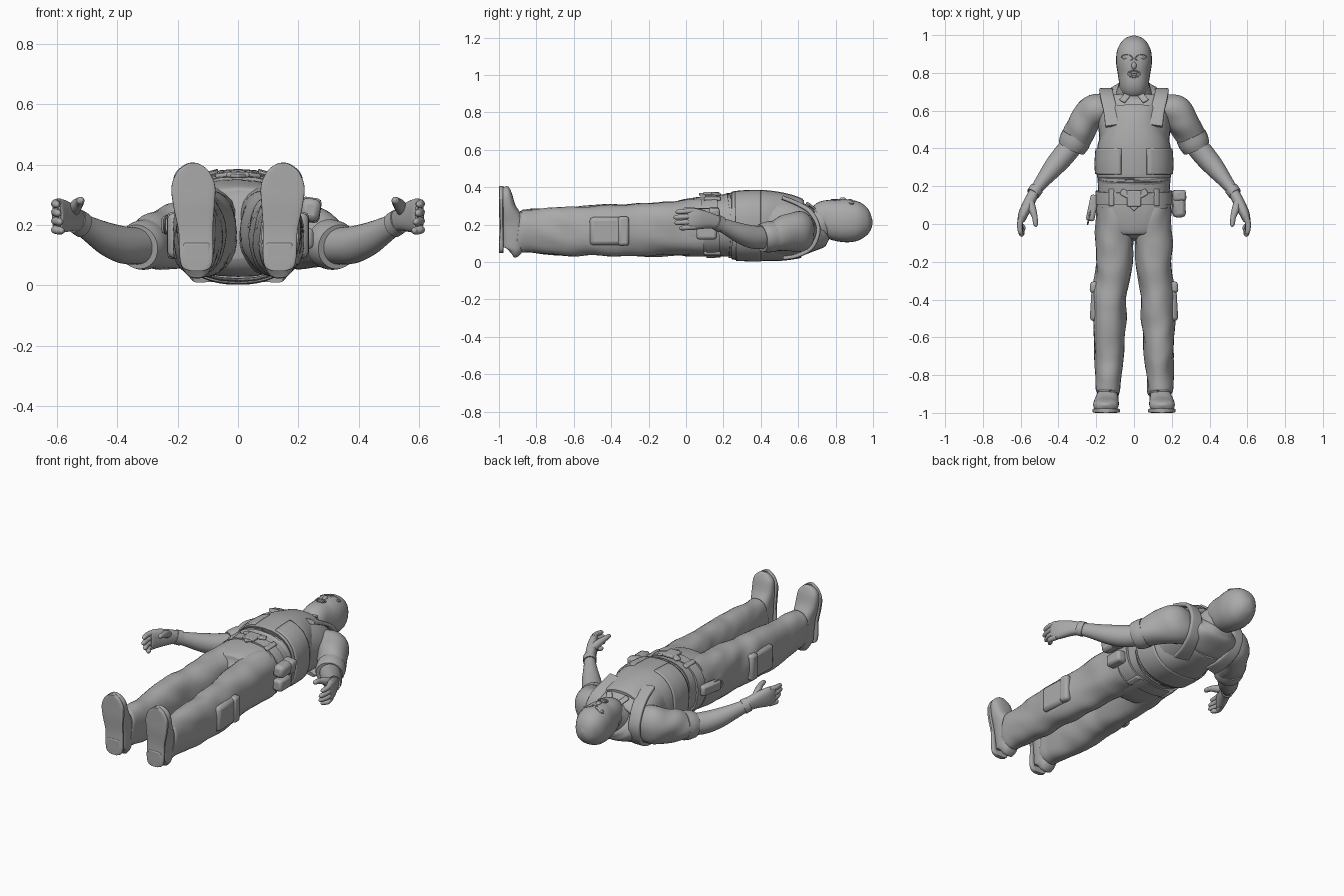
import bpy, bmesh, math
from mathutils import Vector, noise

grey = bpy.data.materials.new("plain grey")
grey.diffuse_color = (0.4, 0.4, 0.4, 1)


def finish(ob, angle=40):
    ob.data.materials.clear()
    ob.data.materials.append(grey)
    bpy.ops.object.select_all(action='DESELECT')
    ob.select_set(True)
    bpy.context.view_layer.objects.active = ob
    bpy.ops.object.shade_smooth_by_angle(angle=math.radians(angle))
    return ob


def spline(rows, steps):
    """Catmull-Rom through rows of numbers."""
    out = []
    for i in range(len(rows) - 1):
        a, b, c, d = (rows[max(0, min(len(rows) - 1, i + k))] for k in (-1, 0, 1, 2))
        for s in range(steps):
            t = s / steps
            out.append([0.5 * (2 * q + (r - p) * t + (2 * p - 5 * q + 4 * r - w) * t * t
                               + (3 * q - p - 3 * r + w) * t ** 3) for p, q, r, w in zip(a, b, c, d)])
    return out + [list(rows[-1])]


def tube(name, rows, up=(0, 0, 1), power=2.0, sides=28, steps=5, folds=0.0, keep=None, cap=True):
    """Loft through rows (x, y, z, radius across, radius along up)."""
    rows = spline(rows, steps)
    bm, rings = bmesh.new(), []
    for i, (x, y, z, ru, rv) in enumerate(rows):
        t = Vector(rows[min(i + 1, len(rows) - 1)][:3]) - Vector(rows[max(i - 1, 0)][:3])
        t.normalize()
        u = Vector(up).cross(t).normalized()
        v = t.cross(u)
        ring = []
        for k in range(sides):
            a = 2 * math.pi * k / sides
            ca, sa = math.cos(a), math.sin(a)
            d = u * math.copysign(abs(ca) ** (2 / power), ca) * ru + v * math.copysign(abs(sa) ** (2 / power), sa) * rv
            p = Vector((x, y, z)) + d
            if folds:
                p += d.normalized() * folds * noise.noise(Vector((p.x * 9, p.y * 8 + p.z * 6, p.z * 9)))
            ring.append(bm.verts.new(p))
        rings.append(ring)
    for a, b in zip(rings, rings[1:]):
        for k in range(sides):
            bm.faces.new((a[k], a[k - 1], b[k - 1], b[k]))
    if cap:
        bm.faces.new(rings[0])
        bm.faces.new(rings[-1])
    if keep:
        bmesh.ops.delete(bm, geom=[f for f in bm.faces if not keep(f.calc_center_median())], context='FACES')
    bmesh.ops.recalc_face_normals(bm, faces=bm.faces)
    me = bpy.data.meshes.new(name)
    bm.to_mesh(me)
    bm.free()
    ob = bpy.data.objects.new(name, me)
    bpy.context.collection.objects.link(ob)
    return finish(ob)


def body(name, rows, **kw):
    """Loft along y through rows (y, half width, low z, high z)."""
    return tube(name, [(0, y, (a + b) / 2, w, (b - a) / 2) for y, w, a, b in rows], **kw)


def box(name, loc, size, rot=(0, 0, 0), bevel=0.01):
    bpy.ops.mesh.primitive_cube_add(size=1, location=loc, rotation=rot)
    ob = bpy.context.object
    ob.name, ob.scale = name, size
    bpy.ops.object.transform_apply(location=False, rotation=False)
    m = ob.modifiers.new("bevel", 'BEVEL')
    m.width, m.segments = bevel, 2
    return finish(ob)


def ball(name, loc, size, rot=(0, 0, 0)):
    bpy.ops.mesh.primitive_uv_sphere_add(segments=20, ring_count=12, radius=1, location=loc, rotation=rot)
    bpy.context.object.name, bpy.context.object.scale = name, size
    return finish(bpy.context.object)


def rim(name, loc, size, rot=(0, 0, 0)):
    bpy.ops.mesh.primitive_torus_add(major_radius=1, minor_radius=0.14, major_segments=24, minor_segments=8,
                                     location=loc, rotation=rot)
    bpy.context.object.name, bpy.context.object.scale = name, size
    return finish(bpy.context.object)


# head, neck and face openings
body("hooded_head", [(.66, .065, .10, .26), (.712, .070, .135, .275), (.735, .077, .14, .318), (.755, .08, .135, .332),
                     (.80, .087, .115, .334), (.86, .095, .105, .334), (.92, .089, .113, .322),
                     (.965, .066, .14, .292), (.987, .04, .172, .26), (.997, .008, .208, .225)], power=2.25)
ball("nose", (0, .838, .331), (.014, .02, .015))
rim("mouth_rim", (0, .795, .333), (.03, .019, .02))
for dy in (-.006, .006):
    ball("lip", (0, .795 + dy, .332), (.02, .006, .006))
for s in (-1, 1):
    rim("eye_rim", (s * .036, .882, .322), (.031, .015, .025), (0, s * .38, s * .18))
    ball("eye", (s * .036, .882, .316), (.016, .01, .01))

# shirt, collar and vest
body("shirt", [(.14, .19, .035, .355), (.25, .193, .027, .368), (.4, .185, .02, .365), (.55, .195, .02, .34),
               (.64, .188, .035, .30), (.69, .155, .06, .265), (.712, .11, .09, .25), (.725, .075, .12, .24)],
     power=2.35, folds=.006)
tube("collar", [(0, .66, .185, .1, .115), (0, .70, .20, .092, .106), (0, .737, .218, .082, .088)], cap=False)
body("vest", [(.245, .193, .02, .37), (.255, .197, .012, .378), (.34, .198, .008, .384), (.42, .192, .005, .384),
              (.52, .162, .005, .368), (.6, .158, .015, .343), (.625, .15, .025, .33)], power=2.45)
band = body("vest_side_bands", [(.265, .207, .006, .385), (.33, .209, .003, .39), (.4, .204, .002, .391)], power=2.45,
            sides=48, cap=False, keep=lambda c: abs(c.x) > .065 or c.z < .2)
band.modifiers.new("thickness", 'SOLIDIFY').thickness = .012
for s in (-1, 1):
    tube("vest_shoulder_strap", [(s * .112, .52, .343, .012, .04), (s * .125, .6, .31, .012, .037),
                                 (s * .142, .67, .262, .012, .036), (s * .148, .708, .175, .012, .036),
                                 (s * .14, .675, .082, .012, .036), (s * .122, .6, .036, .012, .04),
                                 (s * .105, .53, .022, .012, .045)], up=(1, 0, 0), power=5, sides=24)
    box("collar_flap", (s * .045, .672, .296), (.035, .07, .012), (-.6, s * .25, s * .5), .005)

# trousers seat, belt and buckle
body("trouser_seat", [(.17, .19, .035, .352), (.1, .198, .03, .35), (0, .196, .028, .335), (-.05, .165, .04, .312),
                      (-.085, .09, .09, .265)], power=2.5, folds=.006)
body("belt", [(.105, .205, .022, .36), (.14, .205, .022, .362), (.175, .203, .024, .364)], power=2.4)
box("buckle", (0, .135, .366), (.075, .085, .018), bevel=.006)
for s in (-1, 1):
    box("buckle_wing", (s * .045, .16, .364), (.055, .035, .016), (0, s * .12, s * .5), .006)
    box("belt_loop", (s * .12, .14, .338), (.03, .09, .016), (0, s * .4, 0), .006)
    box("belt_loop", (s * .12, .14, .045), (.03, .09, .016), (0, -s * .4, 0), .006)
box("buckle_tip", (0, .095, .362), (.04, .04, .014), (0, 0, math.pi / 4), .005)

# belt pouches
box("large_pouch", (.237, .105, .25), (.066, .14, .075), (0, .15, .05), .02)
box("large_pouch_lid", (.238, .15, .25), (.07, .06, .082), (0, .15, .05), .015)
box("small_pouch", (.22, .11, .155), (.06, .11, .07), (0, 0, 0), .015)
box("holder", (-.22, .085, .2), (.045, .14, .06), (0, 0, -.2), .012)
rim("holder_ring", (-.235, .05, .2), (.03, .05, .03), (0, math.pi / 2, -.2))

for s in (-1, 1):
    # legs and shoes
    tube("trouser_leg", [(s * .1, .09, .187, .098, .145), (s * .101, 0, .183, .099, .149), (s * .103, -.1, .179, .1, .145),
                         (s * .110, -.25, .173, .094, .138), (s * .128, -.38, .167, .088, .134),
                         (s * .13, -.5, .167, .088, .134), (s * .133, -.62, .165, .082, .13),
                         (s * .133, -.74, .163, .075, .122), (s * .134, -.83, .168, .068, .116),
                         (s * .135, -.88, .168, .066, .113), (s * .136, -.9, .17, .06, .104)],
         power=2.25, steps=7, folds=.013)
    box("cargo_pocket", (s * .206, -.41, .165), (.045, .21, .15), (0, 0, s * .06), .02)
    box("cargo_pocket_flap", (s * .211, -.335, .165), (.045, .06, .156), (0, 0, s * .06), .015)
    tube("shoe", [(s * .137, -.94, .052, .03, .03), (s * .137, -.93, .066, .05, .055), (s * .138, -.92, .13, .056, .068),
                  (s * .141, -.93, .21, .058, .066), (s * .147, -.951, .29, .067, .043),
                  (s * .15, -.962, .36, .063, .032), (s * .15, -.967, .393, .035, .022), (s * .15, -.97, .402, .012, .01)],
         up=(0, 1, 0), power=2.5)
    tube("shoe_sole", [(s * .137, -.988, .047, .022, .012), (s * .137, -.988, .06, .047, .012),
                       (s * .138, -.988, .1, .056, .012), (s * .14, -.986, .18, .057, .01),
                       (s * .146, -.988, .27, .069, .012), (s * .148, -.988, .33, .072, .012),
                       (s * .148, -.988, .38, .05, .012), (s * .148, -.988, .405, .015, .012)], up=(0, 1, 0), power=5)
    box("shoe_heel", (s * .137, -.99, .1), (.09, .02, .085), bevel=.008)

    # sleeve with turned cuff
    tube("sleeve", [(s * .13, .615, .165, .07, .1), (s * .2, .602, .165, .09, .108), (s * .25, .555, .155, .086, .1),
                    (s * .295, .475, .138, .08, .083), (s * .328, .41, .128, .07, .07)], folds=.012)
    tube("sleeve_cuff", [(s * .302, .465, .137, .082, .083), (s * .318, .43, .132, .082, .082),
                         (s * .332, .402, .127, .074, .074)], steps=3)

    # forearm, wristband and hand
    tube("forearm", [(s * .32, .425, .13, .058, .06), (s * .375, .36, .133, .059, .062), (s * .43, .295, .152, .052, .055),
                     (s * .49, .22, .185, .037, .042), (s * .535, .16, .212, .028, .034)])
    tube("wristband", [(s * .515, .187, .2, .037, .043), (s * .535, .16, .213, .036, .042)], steps=2)
    tube("palm", [(s * .53, .165, .212, .028, .036), (s * .555, .115, .223, .03, .045), (s * .583, .06, .229, .027, .055),
                  (s * .597, .02, .231, .02, .054), (s * .599, .008, .231, .012, .048)], power=2.4)
    for k, (reach, curl) in enumerate(((-.035, .014), (-.06, .01), (-.066, .004), (-.055, 0))):
        z = .186 + .029 * k
        tube("finger", [(s * .592, .045, z, .016, .015), (s * .604, 0, z - .002, .015, .014),
                        (s * (.602 - curl), reach + .018, z - .005, .013, .013),
                        (s * (.597 - curl), reach + .005, z - .006, .009, .009),
                        (s * (.594 - curl), reach, z - .006, .003, .003)], sides=14)
    tube("thumb", [(s * .55, .125, .24, .02, .022), (s * .537, .075, .262, .02, .022), (s * .525, .035, .276, .015, .016),
                   (s * .521, -.005, .281, .012, .012), (s * .522, -.014, .282, .003, .003)], sides=14)
